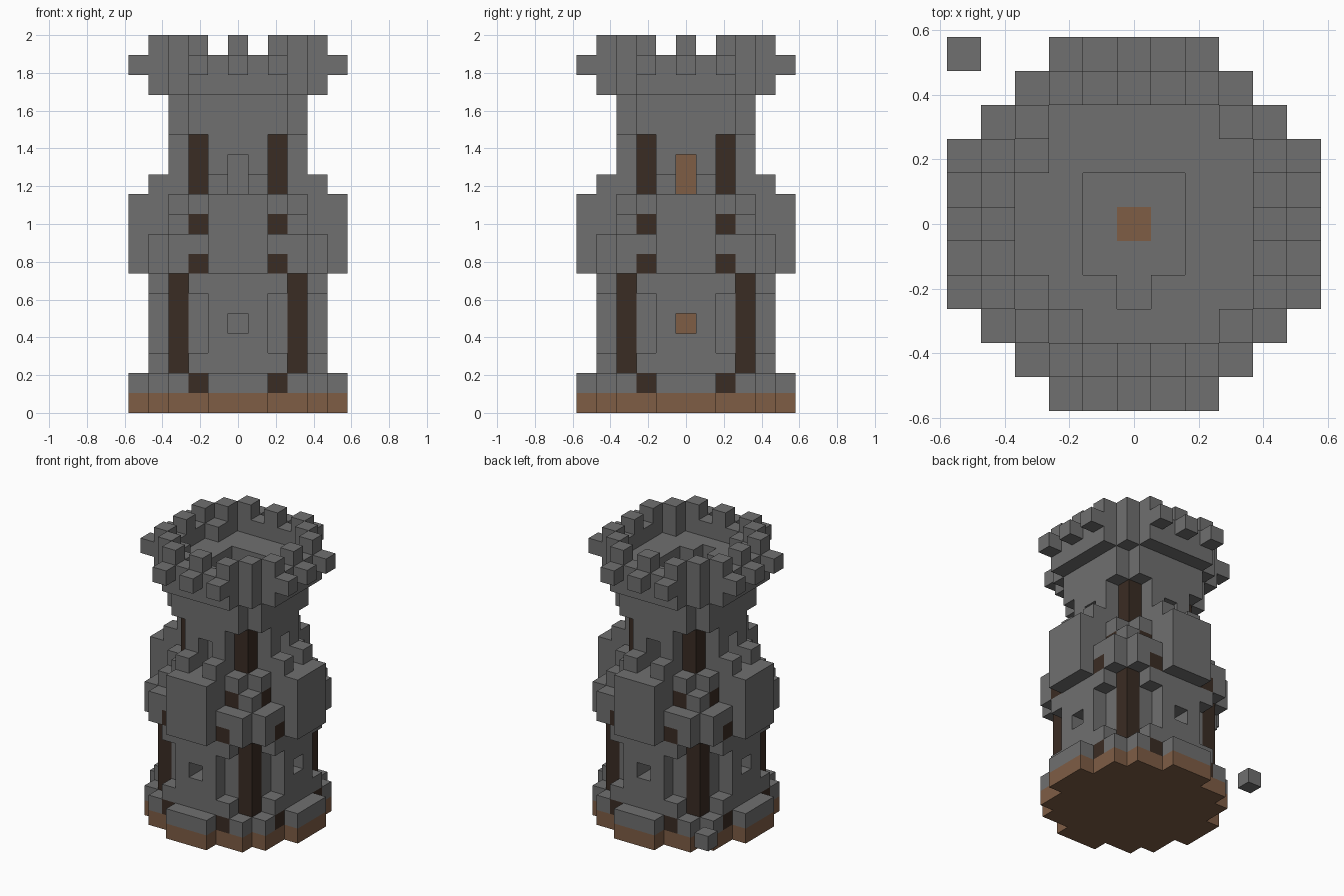
import bpy
import bmesh
from mathutils import Vector

cube = bpy.data.objects.get("Cube")
if cube:
    bpy.data.objects.remove(cube, do_unlink=True)

UNIT = 2 / 19  # block size: the tower is 19 blocks tall


def material(name, rgb):
    mat = bpy.data.materials.new(name)
    mat.use_nodes = True
    mat.diffuse_color = (*rgb, 1)
    mat.node_tree.nodes["Principled BSDF"].inputs["Base Color"].default_value = (*rgb, 1)
    return mat


STONE = material("grey stone", (0.16, 0.16, 0.16))
EARTH = material("brown earth", (0.21, 0.11, 0.06))
TIMBER = material("dark timber", (0.042, 0.025, 0.017))

blocks = {}  # (i, j, k) -> (part name, material)


def sym(a, b):
    """All mirrored and quarter-turned copies of a plan cell."""
    return {(s * p, t * q) for p, q in ((a, b), (b, a)) for s in (-1, 1) for t in (-1, 1)}


def plan(half_widths):
    """Symmetric plan from the half width of each row, middle row outward."""
    return {(i, s * j) for j, w in enumerate(half_widths)
            for s in (-1, 1) for i in range(-w, w + 1)}


def put(part, cells, low, high, mat=STONE):
    for k in range(low, high + 1):
        for i, j in cells:
            blocks[i, j, k] = (part, mat)


def cut(cells, low, high):
    for k in range(low, high + 1):
        for i, j in cells:
            blocks.pop((i, j, k), None)


WIDE = plan([5, 5, 4, 4, 3, 1])
RING = plan([4, 4, 4, 3, 2])
SHAFT = plan([1, 1])

# Foundation and plinth
put("foundation", WIDE, 0, 0, EARTH)
put("plinth", WIDE, 1, 1)
put("plinth_timber", sym(2, 4), 1, 1, TIMBER)

# Lower storey with recessed panels and timber corner posts
put("lower_storey", RING, 2, 6)
cut(sym(2, 4), 3, 5)
put("lower_corner_post", sym(3, 3), 2, 6, TIMBER)

# Projecting middle storey with outer plates
put("middle_storey", WIDE, 7, 8)
put("middle_storey", plan([5, 5, 3, 3, 1, 1]), 9, 9)
put("middle_storey", plan([5, 5, 3, 2, 1, 1]), 10, 10)
put("middle_timber", sym(2, 4), 7, 7, TIMBER)
put("middle_timber", sym(2, 3), 9, 9, TIMBER)

# Upper storey, balcony blocks and corner posts
put("balcony", plan([4, 4, 2, 1, 1]), 11, 11)
put("upper_storey", plan([3, 3, 2, 1]), 11, 13)
put("upper_corner_post", sym(2, 2), 11, 13, TIMBER)
put("neck", plan([3, 3, 3, 2]), 14, 15)

# Hollow shaft with a central post
cut(SHAFT, 1, 14)
put("central_post", {(0, 0)}, 1, 15, EARTH)

# Windows and doors on all four sides; the front one is closed inside
for low, high in ((4, 4), (11, 12)):
    for d in (2, 3, 4):
        cut(sym(d, 0), low, high)
    put("front_blocking", {(0, -2)}, low, high)

# Parapet floor with sunken centre, rim, corbels and merlons
put("parapet_floor", RING, 16, 16)
cut(SHAFT | {(0, -2)}, 16, 16)
put("parapet_rim", RING - plan([3, 3, 3, 3]), 17, 17)
put("parapet_rim", sym(3, 3) | {(-3, 2), (-3, -2), (-2, -3)}, 17, 17)
put("corbel", sym(5, 0) | sym(5, 2), 17, 17)
put("merlon", sym(4, 0) | sym(4, 2) | sym(3, 3), 18, 18)

# Loose stone beside the tower
put("loose_stone", {(-5, 5)}, 1, 1)


def build(part):
    """Make one object from the exposed faces of a part's blocks."""
    cells = [c for c, (name, _) in blocks.items() if name == part]
    bm = bmesh.new()
    for cell in cells:
        for axis in range(3):
            for sign in (-1, 1):
                step = [0, 0, 0]
                step[axis] = sign
                if tuple(c + s for c, s in zip(cell, step)) in blocks:
                    continue
                n = Vector(step)
                u = Vector([float(a == (axis + 1) % 3) for a in range(3)])
                v = n.cross(u)
                mid = Vector(cell) + Vector((0, 0, 0.5)) + n / 2
                corners = ((-u - v), (u - v), (u + v), (v - u))
                bm.faces.new([bm.verts.new((mid + c / 2) * UNIT) for c in corners])
    bmesh.ops.remove_doubles(bm, verts=bm.verts, dist=UNIT / 100)
    mesh = bpy.data.meshes.new(part)
    bm.to_mesh(mesh)
    bm.free()
    mesh.materials.append(blocks[cells[0]][1])
    bpy.context.collection.objects.link(bpy.data.objects.new(part, mesh))


for part in dict.fromkeys(name for name, _ in blocks.values()):
    build(part)
